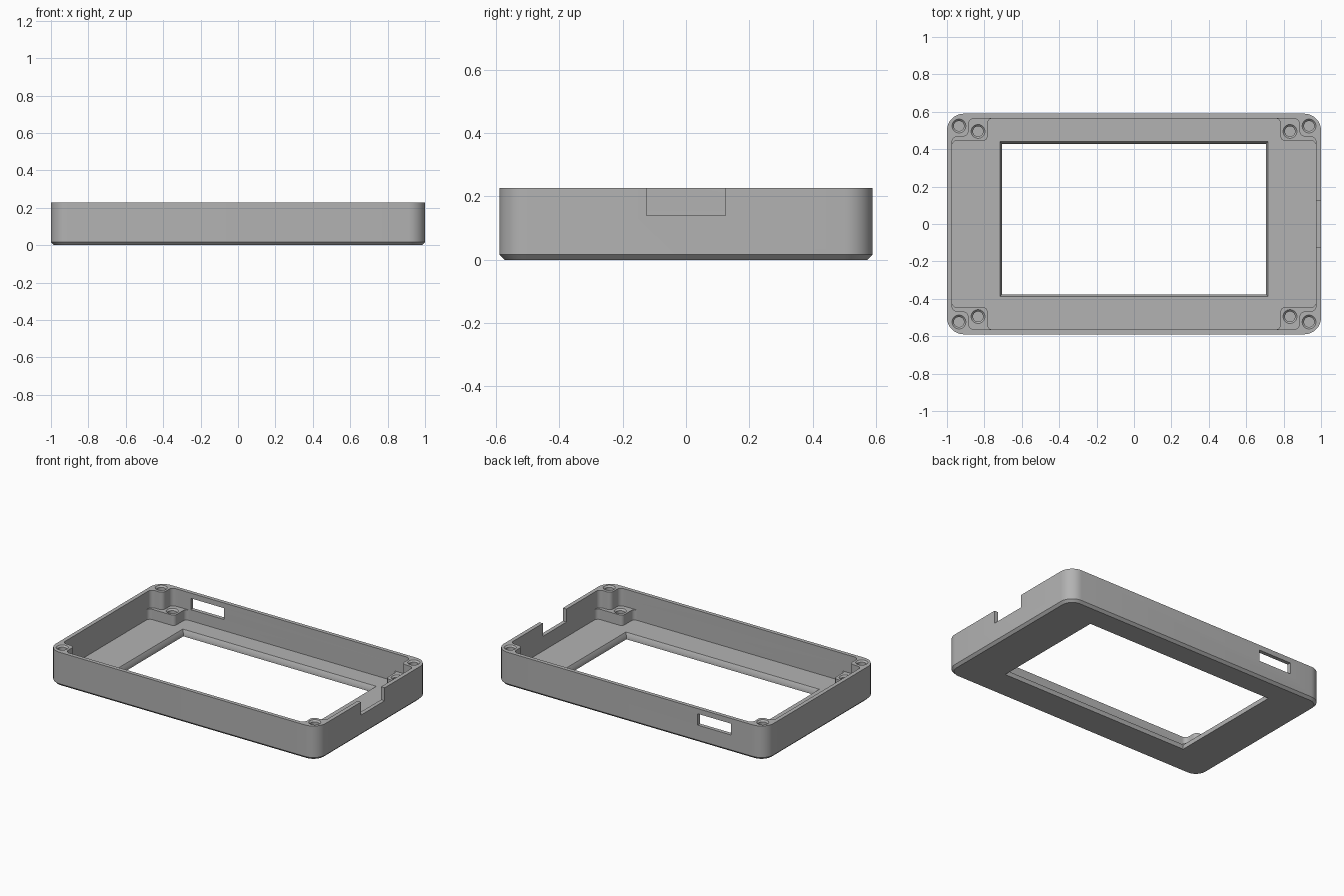
import bpy
import bmesh
from math import cos, sin, pi
from mathutils import Vector

cube = bpy.data.objects.get("Cube")
if cube:
    bpy.data.objects.remove(cube, do_unlink=True)

HX, HY, TOP = 1.0, 0.59, 0.227       # outer half sizes and height
IX, IY, FLOOR = 0.973, 0.564, 0.041  # inner wall half sizes and floor level
BOSS_TOP = 0.11

grey = bpy.data.materials.new("plain grey")
grey.use_nodes = True
colour = (0.45, 0.45, 0.45, 1)
grey.diffuse_color = colour
grey.node_tree.nodes["Principled BSDF"].inputs["Base Color"].default_value = colour


def rect(x0, x1, y0, y1):
    return [(x0, y0), (x1, y0), (x1, y1), (x0, y1)]


def rounded(points, radius, steps=8):
    """Round every right-angled corner of an outline, inward or outward."""
    result = []
    for i, p in enumerate(points):
        p = Vector(p)
        a = (Vector(points[i - 1]) - p).normalized() * radius
        b = (Vector(points[(i + 1) % len(points)]) - p).normalized() * radius
        for k in range(steps + 1):
            t = k / steps * pi / 2
            result.append(p + a * (1 - sin(t)) + b * (1 - cos(t)))
    return result


def circle(x, y, radius, steps=32):
    return [(x + radius * cos(2 * pi * k / steps), y + radius * sin(2 * pi * k / steps))
            for k in range(steps)]


def cross(x, y):
    """Inner wall outline with its four corners taken out by posts."""
    return [(-x, -IY), (x, -IY), (x, -y), (IX, -y), (IX, y), (x, y),
            (x, IY), (-x, IY), (-x, y), (-IX, y), (-IX, -y), (-x, -y)]


def loft(name, *levels):
    """Closed solid through outlines given as (outline, height)."""
    bm = bmesh.new()
    rings = [[bm.verts.new((p[0], p[1], z)) for p in outline] for outline, z in levels]
    n = len(rings[0])
    bm.faces.new(rings[0][::-1])
    bm.faces.new(rings[-1])
    for low, high in zip(rings, rings[1:]):
        for i in range(n):
            j = (i + 1) % n
            bm.faces.new((low[i], low[j], high[j], high[i]))
    bmesh.ops.recalc_face_normals(bm, faces=bm.faces)
    mesh = bpy.data.meshes.new(name)
    bm.to_mesh(mesh)
    bm.free()
    mesh.materials.append(grey)
    obj = bpy.data.objects.new(name, mesh)
    bpy.context.collection.objects.link(obj)
    return obj


def cut(body, cutter):
    cutter.hide_render = True
    mod = body.modifiers.new("cut", "BOOLEAN")
    mod.operation = "DIFFERENCE"
    mod.solver = "EXACT"
    mod.object = cutter
    bpy.context.view_layer.objects.active = body
    bpy.ops.object.modifier_apply(modifier=mod.name)
    bpy.data.objects.remove(cutter, do_unlink=True)


# Outer body with a chamfered lower edge
c = 0.016
case = loft("enclosure_frame",
            (rounded(rect(c - HX, HX - c, c - HY, HY - c), 0.09 - c), 0),
            (rounded(rect(-HX, HX, -HY, HY), 0.09), c),
            (rounded(rect(-HX, HX, -HY, HY), 0.09), TOP))

# Cavity: tall corner posts above, wider low bosses below
post = rounded(cross(0.885, 0.468), 0.03)
boss = rounded(cross(0.783, 0.445), 0.025)
cut(case, loft("upper_cavity", (post, BOSS_TOP), (post, TOP + 0.1)))
cut(case, loft("lower_cavity", (boss, FLOOR), (boss, BOSS_TOP + 0.05)))

# Screen window with a sloped upper lip
inner = rect(-0.705, 0.705, -0.376, 0.428)
outer = rect(-0.717, 0.717, -0.388, 0.44)
cut(case, loft("window", (inner, -0.1), (inner, 0.02), (outer, FLOOR), (outer, 0.1)))

# Port notch in the left wall and slot in the back wall
notch = rect(0.95, 1.1, -0.125, 0.125)
cut(case, loft("port_notch", (notch, 0.14), (notch, TOP + 0.1)))
slot = rect(-0.745, -0.5, 0.54, 0.7)
cut(case, loft("card_slot", (slot, 0.116), (slot, 0.192)))

# Blind screw holes with countersunk rims
for sx in (-1, 1):
    for sy in (-1, 1):
        for x, y, top, depth in ((0.936, 0.524, TOP, 0.12),
                                 (0.834, 0.495, BOSS_TOP, 0.06)):
            wide, narrow = (circle(sx * x, sy * y, r) for r in (0.037, 0.027))
            cut(case, loft("screw_hole", (narrow, top - depth), (narrow, top - 0.01),
                           (wide, top), (wide, top + 0.02)))

# Smooth the round corners, keep the edges sharp
bpy.ops.object.select_all(action="DESELECT")
case.select_set(True)
bpy.context.view_layer.objects.active = case
bpy.ops.object.shade_smooth_by_angle(angle=pi / 6)
